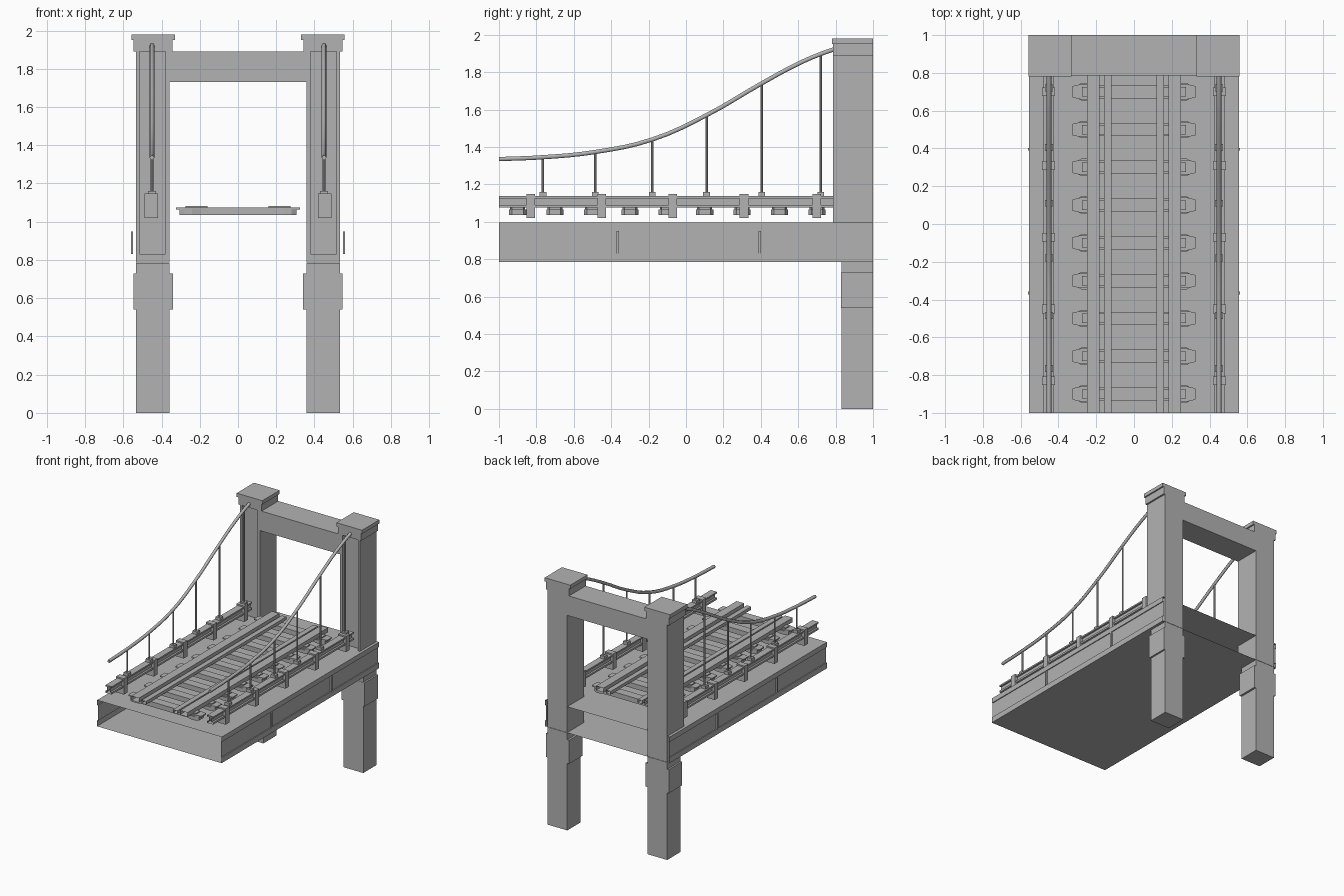
import bpy, bmesh
from mathutils import Vector

cube = bpy.data.objects.get("Cube")
if cube:
    bpy.data.objects.remove(cube, do_unlink=True)

grey = bpy.data.materials.new("steel_grey")
grey.use_nodes = True
grey.diffuse_color = (0.45, 0.45, 0.45, 1)
grey.node_tree.nodes["Principled BSDF"].inputs["Base Color"].default_value = (0.45, 0.45, 0.45, 1)


def finish(name, bm):
    bmesh.ops.recalc_face_normals(bm, faces=bm.faces)
    mesh = bpy.data.meshes.new(name)
    bm.to_mesh(mesh)
    bm.free()
    mesh.materials.append(grey)
    obj = bpy.data.objects.new(name, mesh)
    bpy.context.collection.objects.link(obj)
    return obj


def mirror(obj):
    mod = obj.modifiers.new("mirror_x", "MIRROR")
    mod.use_clip = False
    mod.use_mirror_merge = False
    return obj


def add_box(bm, x, y, z):
    verts = bmesh.ops.create_cube(bm, size=1)["verts"]
    for v in verts:
        v.co = [(a + b) / 2 + c * (b - a) for c, (a, b) in zip(v.co, (x, y, z))]


def boxes(name, items):
    bm = bmesh.new()
    for item in items:
        add_box(bm, *item)
    return finish(name, bm)


def add_prism(bm, points, axis, lo, hi, capped=True):
    """Extrude a closed 2D outline along axis 1 (y) or 2 (z)."""
    def place(p, h):
        return (p[0], h, p[1]) if axis == 1 else (p[0], p[1], h)
    a = [bm.verts.new(place(p, lo)) for p in points]
    b = [bm.verts.new(place(p, hi)) for p in points]
    n = len(points)
    for i in range(n):
        j = (i + 1) % n
        bm.faces.new((a[i], a[j], b[j], b[i]))
    if capped:
        bm.faces.new(a[::-1])
        bm.faces.new(b)


def both_sides(half):
    return half + [(-x, y) for x, y in reversed(half)]


# Hollow deck girder with flanges and recessed webs, open at both ends
W, WEB = 0.555, 0.548
bm = bmesh.new()
add_prism(bm, both_sides([(W, 0.785), (W, 0.83), (WEB, 0.83), (WEB, 0.955),
                          (W, 0.955), (W, 0.995)]), 1, -1, 1, capped=False)
finish("deck_girder", bm)

# Web stiffeners
mirror(boxes("web_stiffeners", [((WEB, 0.56), (y - 0.007, y + 0.007), (0.83, 0.95))
                                for y in (-0.365, 0.395)]))

# Tower legs and collars below the deck
mirror(boxes("tower_lower_leg", [((0.357, 0.533), (0.832, 1), (0, 0.54)),
                                 ((0.34, 0.547), (0.83, 1), (0.54, 0.73)),
                                 ((0.357, 0.533), (0.832, 1), (0.73, 0.785))]))

# Tower shafts with a recessed front panel
L, R, FRONT = 0.357, 0.533, 0.787
mirror(boxes("tower_shaft_base", [((L, R), (FRONT, 1), (0.787, 0.83))]))
bm = bmesh.new()
add_prism(bm, [(L, FRONT), (0.38, FRONT), (0.38, 0.825), (0.515, 0.825),
               (0.515, FRONT), (R, FRONT), (R, 1), (L, 1)], 2, 0.83, 1.89)
mirror(finish("tower_shaft", bm))

# Stepped tower caps and the cross beam
mirror(boxes("tower_cap", [((0.342, 0.547), (0.785, 1), (1.89, 1.95)),
                           ((0.33, 0.558), (0.78, 1), (1.95, 1.98))]))
boxes("cross_beam", [((-L, L), (FRONT, 1), (1.73, 1.89))])

# Sleepers: widened ends with a slim top plate
bm = bmesh.new()
for i in range(9):
    y = -0.9 + 0.2 * i
    for end, t, z0, z1 in ((0.305, 0.046, 1.035, 1.065), (0.325, 0.04, 1.065, 1.075)):
        half = [(0.2, -0.035), (0.24, -t), (0.28, -t), (end, -0.03),
                (end, 0.03), (0.28, t), (0.24, t), (0.2, 0.035)]
        add_prism(bm, [(px, y + py) for px, py in both_sides(half)], 2, z0, z1)
finish("sleepers", bm)

# Tie plates under the rails
mirror(boxes("tie_plates", [((0.16, 0.275), (y / 10 - 0.025, y / 10 + 0.025), (1.075, 1.083))
                            for y in range(-9, 8, 2)]))

# Running rails and inner guard rails, open at the ends
for name, x0, x1, top in (("running_rail", 0.183, 0.25, 1.11), ("guard_rail", 0.12, 0.16, 1.1)):
    bm = bmesh.new()
    add_prism(bm, [(x0, 1.075), (x1, 1.075), (x1, top), (x0, top)], 1, -1, FRONT, capped=False)
    mirror(finish(name, bm))

# Side beams with a lower lip, carried by brackets
bm = bmesh.new()
add_prism(bm, [(0.425, 1.075), (0.48, 1.075), (0.48, 1.09), (0.465, 1.09), (0.465, 1.125),
               (0.48, 1.125), (0.48, 1.137), (0.425, 1.137), (0.425, 1.125), (0.44, 1.125),
               (0.44, 1.09), (0.425, 1.09)], 1, -1, FRONT, capped=False)
mirror(finish("side_beam", bm))
mirror(boxes("side_beam_brackets",
             [((0.418, 0.488), (y - 0.023, y + 0.023), (1.02, 1.148))
              for y in (-0.83, -0.45, -0.07, 0.31, 0.7)]))

# Main suspension cable swept along its sag
path = [(-1, 1.335), (-0.765, 1.345), (-0.485, 1.373), (-0.18, 1.44), (0.11, 1.57),
        (0.405, 1.74), (0.6, 1.845), (0.72, 1.897), (0.8, 1.925)]
curve = bpy.data.curves.new("main_cable", "CURVE")
curve.dimensions = "3D"
curve.bevel_depth = 0.013
curve.bevel_resolution = 1
curve.resolution_u = 4
curve.use_fill_caps = True
spline = curve.splines.new("BEZIER")
spline.bezier_points.add(len(path) - 1)
for p, (y, z) in zip(spline.bezier_points, path):
    p.co = Vector((0.45, y, z))
    p.handle_left_type = p.handle_right_type = "AUTO"
curve.materials.append(grey)
cable = bpy.data.objects.new("main_cable", curve)
bpy.context.collection.objects.link(cable)
mirror(cable)

# Hangers and their feet
bm = bmesh.new()
for y, z in path[1:6] + path[7:8]:
    add_box(bm, (0.43, 0.47), (y - 0.018, y + 0.018), (1.137, 1.16))
    rod = bmesh.ops.create_cone(bm, cap_ends=True, segments=8, radius1=0.007,
                                radius2=0.007, depth=z - 1.15)["verts"]
    bmesh.ops.translate(bm, verts=rod, vec=(0.45, y, (z + 1.15) / 2))
mirror(finish("hangers", bm))
